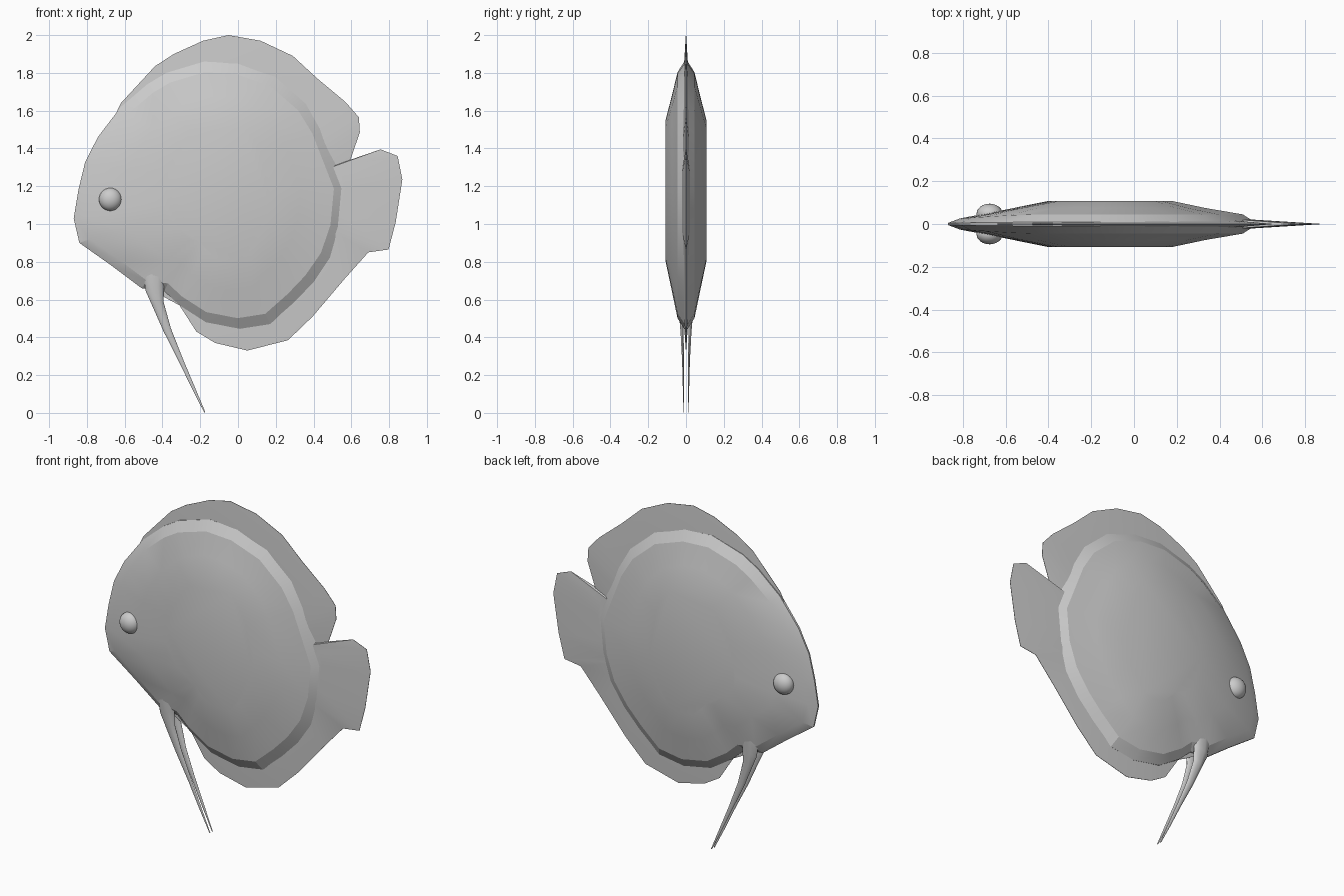
import bpy, bmesh, math

if "Cube" in bpy.data.objects:
    bpy.data.objects.remove(bpy.data.objects["Cube"])


def loft(name, rings, smooth_angle):
    """Skin a stack of equal-length rings and cap both ends."""
    bm = bmesh.new()
    loops = [[bm.verts.new(p) for p in ring] for ring in rings]
    n = len(loops[0])
    for a, b in zip(loops, loops[1:]):
        for i in range(n):
            j = (i + 1) % n
            bm.faces.new((a[i], a[j], b[j], b[i]))
    bm.faces.new(loops[0][::-1])
    bm.faces.new(loops[-1])
    bmesh.ops.recalc_face_normals(bm, faces=bm.faces)
    mesh = bpy.data.meshes.new(name)
    bm.to_mesh(mesh)
    bm.free()
    obj = bpy.data.objects.new(name, mesh)
    bpy.context.collection.objects.link(obj)
    bpy.ops.object.select_all(action='DESELECT')
    obj.select_set(True)
    bpy.context.view_layer.objects.active = obj
    bpy.ops.object.shade_smooth_by_angle(angle=math.radians(smooth_angle))
    return obj


def disc_rings(outline, steps, thin_head):
    """Steps are (cx, cz, scale x, scale z, half thickness), inner to outer."""
    def ring(step, side):
        cx, cz, sx, sz, y = step
        pts = []
        for px, pz in outline:
            x, z = cx + (px - step_centre[0]) * sx, cz + (pz - step_centre[1]) * sz
            f = max(0.4, min(1, 0.5 + (x + 0.87) * 1.4)) if thin_head else 1
            pts.append((x, side * y * f, z))
        return pts
    step_centre = steps[-1][:2]
    return [ring(s, -1) for s in steps] + [ring(s, 1) for s in reversed(steps)]


# Body: flat disc with a bevelled rim
body_outline = [
    (-0.87, 1.03), (-0.845, 1.18), (-0.81, 1.325), (-0.742, 1.46), (-0.62, 1.62),
    (-0.48, 1.74), (-0.38, 1.80), (-0.18, 1.86), (0.0, 1.85), (0.20, 1.78),
    (0.36, 1.64), (0.44, 1.51), (0.565, 1.19), (0.545, 0.98), (0.49, 0.82),
    (0.40, 0.69), (0.30, 0.585), (0.17, 0.47), (0.01, 0.445), (-0.17, 0.48),
    (-0.31, 0.57), (-0.39, 0.645), (-0.51, 0.66), (-0.67, 0.78), (-0.84, 0.90)]
loft("body", disc_rings(body_outline, [
    (-0.11, 1.175, 0.40, 0.53, 0.108),
    (-0.14, 1.16, 0.66, 0.73, 0.075),
    (-0.15, 1.15, 0.92, 0.92, 0.045),
    (-0.15, 1.15, 1.0, 1.0, 0.009)], True), 17)

# Back, belly and tail fins: one thin sheet tapering to its edge
fin_outline = [
    (-0.05, 2.0), (0.12, 1.97), (0.29, 1.89), (0.42, 1.77), (0.57, 1.645),
    (0.64, 1.565), (0.645, 1.485), (0.595, 1.34), (0.755, 1.395), (0.845, 1.36),
    (0.87, 1.235), (0.835, 1.01), (0.797, 0.865), (0.69, 0.85), (0.565, 0.71),
    (0.395, 0.51), (0.265, 0.385), (0.05, 0.33), (-0.12, 0.37), (-0.22, 0.43),
    (-0.31, 0.57), (-0.385, 0.61), (-0.50, 0.69), (-0.78, 0.92), (-0.82, 1.04),
    (-0.79, 1.2), (-0.75, 1.33), (-0.71, 1.45), (-0.62, 1.64), (-0.44, 1.835),
    (-0.34, 1.90), (-0.185, 1.97)]
loft("fins", disc_rings(fin_outline, [
    (0, 1.12, 0.65, 0.65, 0.02),
    (0, 1.12, 1, 1, 0.001)], False), 30)

# Paired belly feelers: (x, z, half width, half thickness, y)
feeler_path = [
    (-0.44, 0.74, 0.06, 0.02, 0.035), (-0.44, 0.66, 0.048, 0.018, 0.033),
    (-0.425, 0.58, 0.03, 0.015, 0.028), (-0.375, 0.44, 0.020, 0.009, 0.021),
    (-0.303, 0.28, 0.012, 0.005, 0.016), (-0.235, 0.13, 0.008, 0.003, 0.014),
    (-0.176, 0.003, 0.003, 0.001, 0.012)]
for label, side in (("right", -1), ("left", 1)):
    rings = []
    for x, z, w, t, y in feeler_path:
        angles = [2 * math.pi * k / 10 for k in range(10)]
        # rings lean to stay square to the slanted path
        rings.append([(x + w * math.cos(a), side * y + t * math.sin(a),
                       z + 0.35 * w * math.cos(a)) for a in angles])
    loft("feeler_" + label, rings, 50)

    # Eyes
    bpy.ops.mesh.primitive_uv_sphere_add(segments=24, ring_count=14, radius=1,
                                         location=(-0.675, side * 0.047, 1.13))
    eye = bpy.context.object
    eye.name = "eye_" + label
    eye.scale = (0.061, 0.048, 0.061)
    bpy.ops.object.transform_apply(location=False, rotation=False, scale=True)
    bpy.ops.object.shade_smooth()
